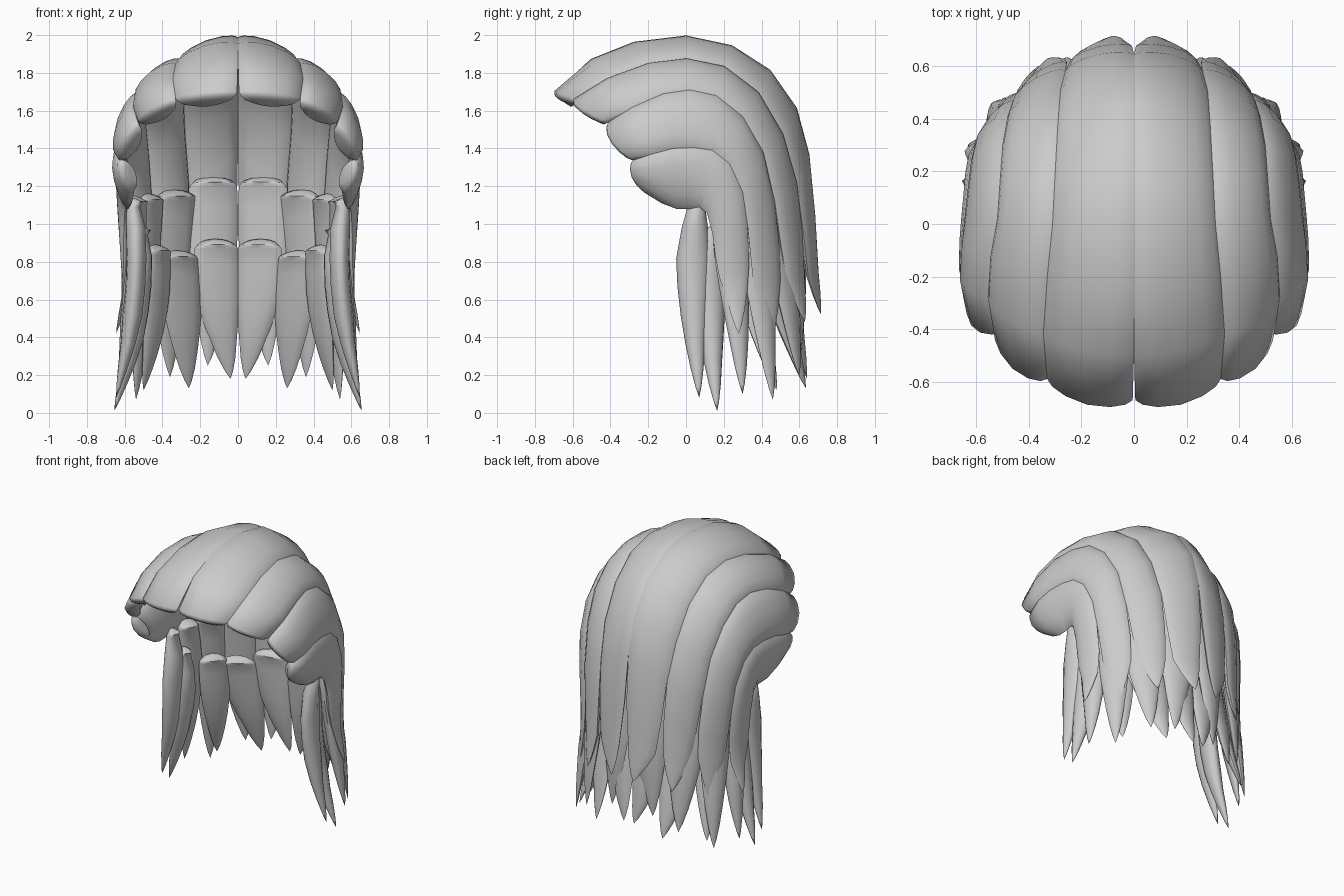
import bpy, bmesh, math
from mathutils import Vector as V

if "Cube" in bpy.data.objects:
    bpy.data.objects.remove(bpy.data.objects["Cube"])

# Seams between the big top locks, front to back, from the parting down to the ear
SEAMS = [
    [(.005, -.67, 1.70), (0, -.5, 1.865), (0, -.28, 1.955), (0, 0, 1.99), (0, .24, 1.94),
     (0, .44, 1.815), (0, .58, 1.62), (0, .645, 1.38), (0, .68, 1.05), (.01, .705, .75)],
    [(.33, -.59, 1.665), (.345, -.42, 1.77), (.33, -.2, 1.85), (.31, 0, 1.875), (.30, .2, 1.835),
     (.29, .38, 1.70), (.28, .51, 1.48), (.26, .585, 1.22), (.25, .62, .95), (.24, .64, .72)],
    [(.53, -.41, 1.54), (.555, -.28, 1.62), (.545, -.12, 1.69), (.52, .02, 1.71), (.51, .16, 1.68),
     (.50, .30, 1.57), (.48, .41, 1.38), (.46, .47, 1.12), (.44, .50, .88), (.43, .52, .70)],
    [(.63, -.27, 1.34), (.65, -.18, 1.37), (.645, -.07, 1.40), (.635, .04, 1.405), (.625, .14, 1.39),
     (.615, .23, 1.32), (.60, .30, 1.17), (.585, .325, 1.0), (.57, .34, .8), (.57, .34, .65)],
    [(.56, -.2, 1.16), (.57, -.13, 1.11), (.58, -.05, 1.08), (.585, .02, 1.08), (.59, .07, 1.09),
     (.60, .11, 1.06), (.605, .14, .95), (.605, .155, .83), (.61, .17, .72), (.62, .20, .60)],
]
TIPS = [(.085, .715, .52), (.33, .63, .48), (.51, .46, .40), (.645, .28, .42)]
US = (0, .07, .24, .5, .76, .93, 1)              # samples across a lock


def lock(name, a, b, tip, bulge, inset, fade=1.0):
    """Lens-shaped lock skinned between two edge curves and closed to a tip."""
    a, b, tip = [V(p) for p in a], [V(p) for p in b], V(tip)
    end, half = (a[-1] + b[-1]) / 2, (b[-1] - a[-1]) / 2
    for f, w in ((.45, .66), (.8, .3)):          # taper to the tip
        mid = end.lerp(tip, f)
        a.append(mid - half * w)
        b.append(mid + half * w)
    n, k = len(a), len(US) - 1
    width = max((q - p).length for p, q in zip(a, b))
    bm = bmesh.new()
    rings = []
    for i in range(n):
        mid = (a[i] + b[i]) / 2
        j, h = max(i - 1, 0), min(i + 1, n - 1)
        along = (a[h] + b[h] - a[j] - b[j]).normalized()
        nor = along.cross(b[i] - a[i]).normalized()
        if nor.dot(mid - V((0, 0, min(mid.z, 1.1)))) < 0:
            nor.negate()
        s = min(1, (b[i] - a[i]).length / width * 1.3)
        out = bulge * s * (1 + (fade - 1) * min(1, i / (n - 4)))
        roll = along * (.035 if i == 0 else 0)
        pts = []
        for u in US:
            w = max(0, math.sin(math.pi * u)) ** .6
            pts.append(a[i].lerp(b[i], u) + (nor * out - roll) * w)
        for u in US[-2:0:-1]:
            pts.append(a[i].lerp(b[i], u) - nor * inset * s * math.sin(math.pi * u) ** .5)
        if i == 0:                               # blunt start, rolled under
            c = sum(pts, V()) / len(pts)
            for sc, drop, fwd in ((.6, .7, .02), (.88, .35, .018)):
                cc = c - nor * inset * drop - along * fwd
                rings.append([bm.verts.new(cc + (p - c) * sc) for p in pts])
        rings.append([bm.verts.new(p) for p in pts])
    m = 2 * k
    for r, s in zip(rings, rings[1:]):
        for t in range(m):
            bm.faces.new((r[t], r[(t + 1) % m], s[(t + 1) % m], s[t]))
    bm.faces.new(rings[0])
    end_v = bm.verts.new(tip)
    for t in range(m):
        bm.faces.new((rings[-1][t], rings[-1][(t + 1) % m], end_v))
    bmesh.ops.recalc_face_normals(bm, faces=bm.faces)
    me = bpy.data.meshes.new(name)
    bm.to_mesh(me)
    bm.free()
    ob = bpy.data.objects.new(name, me)
    bpy.context.collection.objects.link(ob)
    bpy.ops.object.select_all(action='DESELECT')
    ob.select_set(True)
    bpy.context.view_layer.objects.active = ob
    bpy.ops.object.shade_smooth_by_angle(angle=math.radians(65))
    mir = ob.modifiers.new("mirror", 'MIRROR')
    mir.use_mirror_merge = False
    return ob


def strand(name, top, mid, tip, width, start=.95, bulge=.04, inset=.03):
    """Hanging strand, its width following the curve of the head."""
    top, mid, tip = V(top), V(mid), V(tip)
    a, b = [], []
    for f, w in ((0, start), (.13, (1 + start) / 2), (.3, .98), (.45, .9), (.6, .75), (.74, .56)):
        c = top.lerp(mid, f).lerp(mid.lerp(tip, f), f)
        c += (mid - (top + tip) / 2) * f * (1 - f) * 2   # pass through mid
        side = V((c.y + .02, -c.x, 0)).normalized() * width * w / 2
        a.append(c - side)
        b.append(c + side)
    return lock(name, a, b, tip, bulge, inset)


def narrowed(a, b):
    """Draw the last rings of a top lock together so it tapers early."""
    a, b = [V(p) for p in a], [V(p) for p in b]
    for i, f in ((-2, .03), (-1, .11)):
        a[i], b[i] = a[i].lerp(b[i], f), b[i].lerp(a[i], f)
    return a, b


# Big top locks
for i, tip in enumerate(TIPS):
    a, b = narrowed(SEAMS[i], SEAMS[i + 1])
    lock(f"top_lock_{i + 1}", a, b, tip, .05, .045, .6)

# Under layer, inner layer and side strands: top, middle, tip, width, start width
STRANDS = {
    "under_back": ((.13, .57, 1.20), (.135, .59, .75), (.16, .60, .25), .27),
    "under_back_side": ((.33, .48, 1.13), (.36, .53, .70), (.36, .60, .19), .27),
    "under_side": ((.46, .34, 1.11), (.50, .40, .60), (.54, .46, .07), .21),
    "under_ear": ((.53, .20, 1.10), (.56, .26, .60), (.63, .30, .10), .19, .8, .05, .04),
    "inner_back": ((.115, .53, .87), (.10, .57, .55), (.04, .64, .18), .25),
    "inner_back_side": ((.31, .44, .81), (.29, .52, .50), (.26, .635, .13), .25),
    "inner_side": ((.42, .32, .84), (.44, .38, .50), (.50, .48, .12), .2),
    "side_front": ((.55, .055, 1.09), (.545, .04, .62), (.645, .07, .08), .19, .5, .055, .05),
    "side_rear": ((.51, .13, .94), (.53, .13, .50), (.655, .165, .01), .18, .5, .055, .05),
}
for name, spec in STRANDS.items():
    strand(name + "_strand", *spec)
